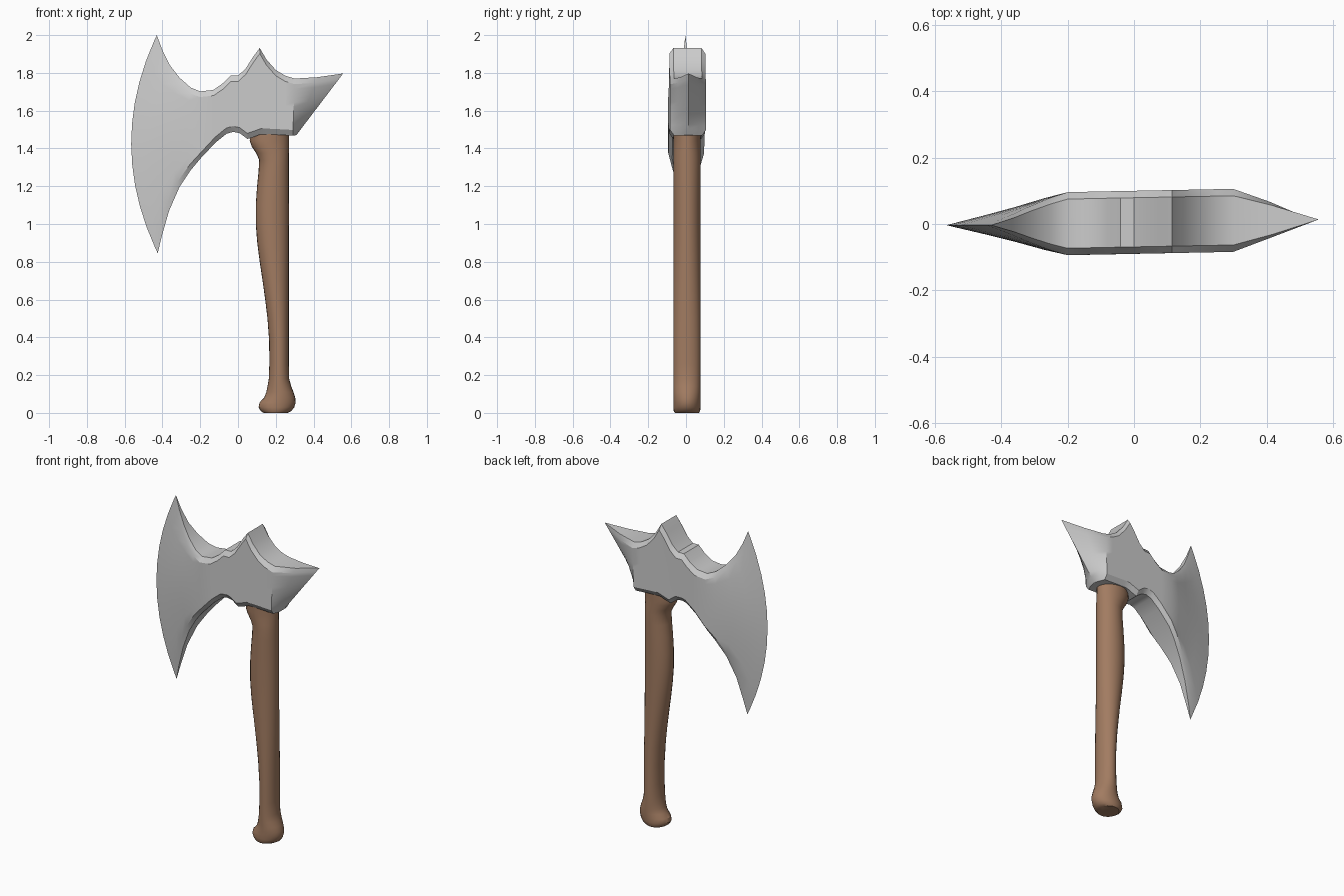
import bpy, bmesh, math


def skin(name, rings, caps):
    """Join closed rings of points into one surface."""
    bm = bmesh.new()
    rows = [[bm.verts.new(p) for p in ring] for ring in rings]
    n = len(rows[0])
    for a, b in zip(rows, rows[1:]):
        for i in range(n):
            j = (i + 1) % n
            bm.faces.new((a[i], a[j], b[j], b[i]))
    if caps:
        bm.faces.new(rows[0])
        bm.faces.new(rows[-1])
    bmesh.ops.remove_doubles(bm, verts=bm.verts, dist=0.0002)
    bmesh.ops.recalc_face_normals(bm, faces=bm.faces)
    mesh = bpy.data.meshes.new(name)
    bm.to_mesh(mesh)
    bm.free()
    ob = bpy.data.objects.new(name, mesh)
    bpy.context.collection.objects.link(ob)
    bpy.ops.object.select_all(action='DESELECT')
    ob.select_set(True)
    bpy.context.view_layer.objects.active = ob
    bpy.ops.object.shade_smooth_by_angle(angle=math.radians(30))
    return ob


# Axe head: slices from cutting edge to back spike
# top x, top z, bottom x, bottom z, bow of slice, half thickness
slices = [
    (-0.430, 2.000, -0.425, 0.845, -0.138, 0),
    (-0.400, 1.920, -0.405, 0.930, -0.115, 0.012),
    (-0.360, 1.840, -0.365, 1.070, -0.090, 0.028),
    (-0.310, 1.775, -0.310, 1.195, -0.050, 0.052),
    (-0.250, 1.722, -0.250, 1.285, -0.020, 0.078),
    (-0.200, 1.702, -0.200, 1.345, 0, 0.095),
    (-0.130, 1.710, -0.120, 1.430, 0, 0.095),
    (-0.080, 1.745, -0.060, 1.478, 0, 0.095),
    (-0.040, 1.785, -0.025, 1.488, 0, 0.095),
    (0.000, 1.785, 0.010, 1.480, 0, 0.095),
    (0.040, 1.822, 0.050, 1.450, 0, 0.095),
    (0.080, 1.885, 0.090, 1.463, 0, 0.095),
    (0.115, 1.932, 0.120, 1.475, 0, 0.095),
    (0.150, 1.872, 0.150, 1.475, 0, 0.095),
    (0.200, 1.815, 0.200, 1.473, 0, 0.095),
    (0.250, 1.785, 0.250, 1.470, 0, 0.095),
    (0.300, 1.770, 0.290, 1.468, 0, 0.095),
    (0.420, 1.777, 0.302, 1.468, 0, 0.055),
    (0.557, 1.797, 0.310, 1.472, 0, 0),
]
STEPS = 10
rings = []
for tx, tz, bx, bz, bow, half in slices:
    chamfer = 0.03 / (tz - bz)
    side = [chamfer + (1 - 2 * chamfer) * i / STEPS for i in range(STEPS + 1)]
    profile = [(0, 0.78)] + [(t, 1) for t in side] + [(1, 0.78)]
    loop = [(t, -w) for t, w in profile] + [(t, w) for t, w in reversed(profile)]
    ring = []
    for t, w in loop:
        x = bx + (tx - bx) * t + bow * 4 * t * (1 - t)
        ring.append((x, 0.005 + 0.02 * (tx + bx) / 2 + w * half,
                     bz + (tz - bz) * t))
    rings.append(ring)
skin("axe_head", rings, False)

# Handle: oval rings given as height, left x, right x, half depth
levels = [
    (0.000, 0.135, 0.262, 0.064), (0.010, 0.120, 0.282, 0.070),
    (0.030, 0.109, 0.298, 0.072), (0.055, 0.114, 0.305, 0.072),
    (0.080, 0.138, 0.303, 0.072), (0.110, 0.150, 0.294, 0.072),
    (0.140, 0.156, 0.282, 0.072), (0.180, 0.163, 0.271, 0.072),
    (0.260, 0.166, 0.269, 0.072), (0.380, 0.165, 0.269, 0.072),
    (0.500, 0.156, 0.269, 0.072), (0.600, 0.144, 0.269, 0.072),
    (0.700, 0.130, 0.269, 0.072), (0.800, 0.115, 0.269, 0.072),
    (0.900, 0.102, 0.269, 0.072), (1.000, 0.094, 0.269, 0.072),
    (1.100, 0.094, 0.269, 0.072), (1.200, 0.101, 0.269, 0.072),
    (1.280, 0.109, 0.269, 0.072), (1.340, 0.112, 0.269, 0.072),
    (1.375, 0.096, 0.269, 0.072), (1.410, 0.073, 0.269, 0.072),
    (1.440, 0.062, 0.269, 0.072), (1.500, 0.066, 0.269, 0.072),
]
SIDES = 24
rings = []
for z, left, right, depth in levels:
    ring = []
    for i in range(SIDES):
        a = 2 * math.pi * i / SIDES
        ring.append(((left + right) / 2 + (right - left) / 2 * math.cos(a),
                     0.005 + depth * math.sin(a), z))
    rings.append(ring)
handle = skin("handle", rings, True)

# Wood colour
wood = bpy.data.materials.new("wood")
wood.diffuse_color = (0.36, 0.2, 0.12, 1)
handle.data.materials.append(wood)
